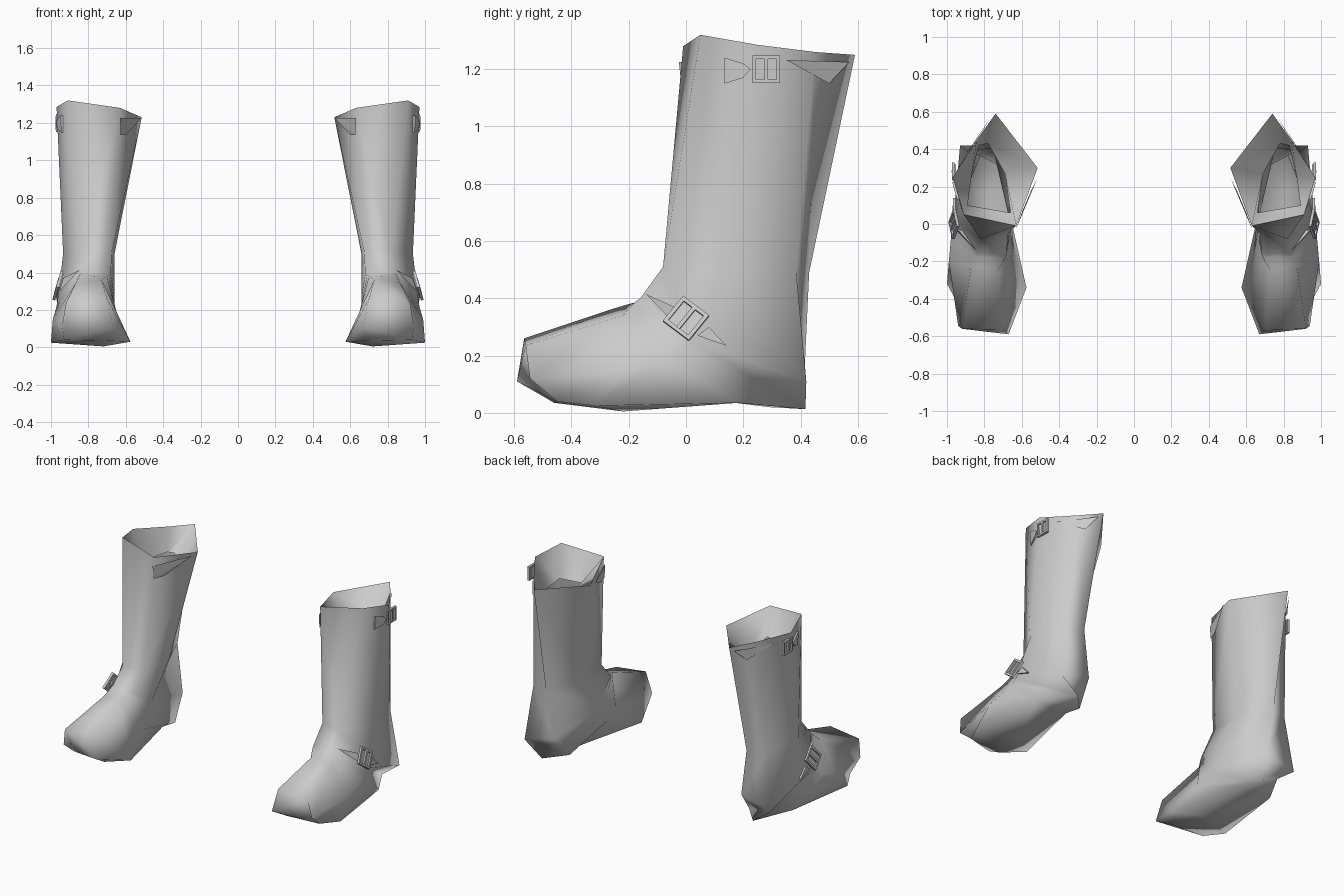
import bpy, bmesh, math
from mathutils import Matrix

if "Cube" in bpy.data.objects:
    bpy.data.objects.remove(bpy.data.objects["Cube"])

grey = bpy.data.materials.new("light_grey")
grey.diffuse_color = (0.6, 0.6, 0.6, 1)
grey.use_nodes = True
grey.node_tree.nodes["Principled BSDF"].inputs["Base Color"].default_value = grey.diffuse_color


def finish(name, bm, smooth=None):
    """Turn a bmesh into an object mirrored to both boots."""
    bmesh.ops.recalc_face_normals(bm, faces=bm.faces)
    me = bpy.data.meshes.new(name)
    bm.to_mesh(me)
    bm.free()
    me.materials.append(grey)
    ob = bpy.data.objects.new(name, me)
    bpy.context.collection.objects.link(ob)
    if smooth:
        bpy.ops.object.select_all(action='DESELECT')
        ob.select_set(True)
        bpy.context.view_layer.objects.active = ob
        bpy.ops.object.shade_smooth_by_angle(angle=math.radians(smooth))
    mod = ob.modifiers.new("other_boot", 'MIRROR')
    mod.use_mirror_merge = False
    return ob


def hull(name, points):
    bm = bmesh.new()
    for p in points:
        bm.verts.new(p)
    bmesh.ops.convex_hull(bm, input=bm.verts[:])
    return finish(name, bm)


# Boot shell: rings run from the cuff lining, over the rim, down the leg to the toe.
# Ring order: front inner, front outer, outer, back outer, back inner, inner
lining = [(.66, .06, 1.10), (.89, .10, 1.10), (.87, .25, 1.10),
          (.83, .42, 1.10), (.78, .43, 1.10), (.69, .27, 1.10)]
rim = [(.63, -.01, 1.28), (.91, .05, 1.32), (.97, .25, 1.285),
       (.84, .45, 1.26), (.74, .59, 1.25), (.515, .30, 1.23)]
ankle = [(.675, -.05, .51), (.82, -.08, .51), (.935, .12, .50),
         (.885, .385, .49), (.76, .43, .49), (.66, .20, .50)]
instep = [(.68, -.16, .39), (.84, -.16, .40), (.965, .02, .25),
          (.93, .42, .11), (.71, .415, .17), (.66, .0, .27)]
heel = [(.69, -.18, .385), (.845, -.175, .39), (.97, .0, .22),
        (.80, .417, .013), (.68, .29, .02), (.66, -.06, .23)]
arch = [(.70, -.20, .38), (.85, -.19, .375), (.978, -.07, .19),
        (.94, .18, .035), (.69, .17, .035), (.64, -.16, .15)]
ball = [(.73, -.25, .365), (.87, -.22, .34), (.99, -.20, .15),
        (1.0, -.32, .025), (.72, -.22, .005), (.575, -.34, .03)]
toe = [(.70, -.565, .26), (.92, -.56, .235), (.94, -.545, .12),
       (.93, -.45, .04), (.69, -.46, .035), (.67, -.59, .11)]

bm = bmesh.new()
rings = [[bm.verts.new(p) for p in r]
         for r in (lining, rim, ankle, instep, heel, arch, ball, toe)]
for a, b in zip(rings, rings[1:]):
    for i in range(6):
        j = (i + 1) % 6
        bm.faces.new((a[i], a[j], b[j], b[i]))
bm.faces.new(rings[-1])
finish("boots", bm, 115)


# Buckles: square frame of four bars with a crossing prong
def buckle(name, centre, size, spin, lean):
    bm = bmesh.new()
    h, t = size / 2, size * .12
    bars = [((0, h - t / 2, 0), (.015, t, size)), ((0, t / 2 - h, 0), (.015, t, size)),
            ((0, 0, h - t / 2), (.015, size, t)), ((0, 0, t / 2 - h), (.015, size, t)),
            ((.003, 0, 0), (.012, t, size * .8)),
            ((-.008, 0, 0), (.01, size * .8, size * .8))]
    place = (Matrix.Translation(centre) @ Matrix.Rotation(lean, 4, 'Y')
             @ Matrix.Rotation(spin, 4, 'X'))
    for loc, dims in bars:
        bmesh.ops.create_cube(bm, size=1, matrix=place @ Matrix.Translation(loc)
                              @ Matrix.Diagonal((*dims, 1)))
    finish(name, bm)


buckle("leg_buckle", (.966, .28, 1.20), .095, 0, 0)
buckle("ankle_buckle", (.963, .0, .33), .115, math.radians(-38), math.radians(-16))

# Strap ends beside the buckles
hull("leg_strap_tip", [(x + d, y, z) for d in (0, .012) for x, y, z in
     ((.932, .135, 1.15), (.935, .135, 1.24), (.954, .20, 1.22),
      (.960, .225, 1.20), (.954, .20, 1.17))])
hull("ankle_strap_tip", [(x + d, y, z) for d in (0, .012) for x, y, z in
     ((.960, .04, .27), (.955, .08, .30), (.955, .14, .235))])
hull("ankle_strap_front", [(.955, -.03, .30), (.935, -.04, .37), (.845, -.14, .415),
                           (.92, -.03, .35)])

# Strap folds standing out of the leg below the rim
hull("inner_strap_fold", [(.518, .24, 1.225), (.63, -.025, 1.225), (.628, -.015, 1.135),
                          (.60, .06, 1.135), (.55, .18, 1.22)])
hull("outer_strap_fold", [(.915, .35, 1.232), (.765, .57, 1.225), (.81, .50, 1.15),
                          (.85, .44, 1.20)])
